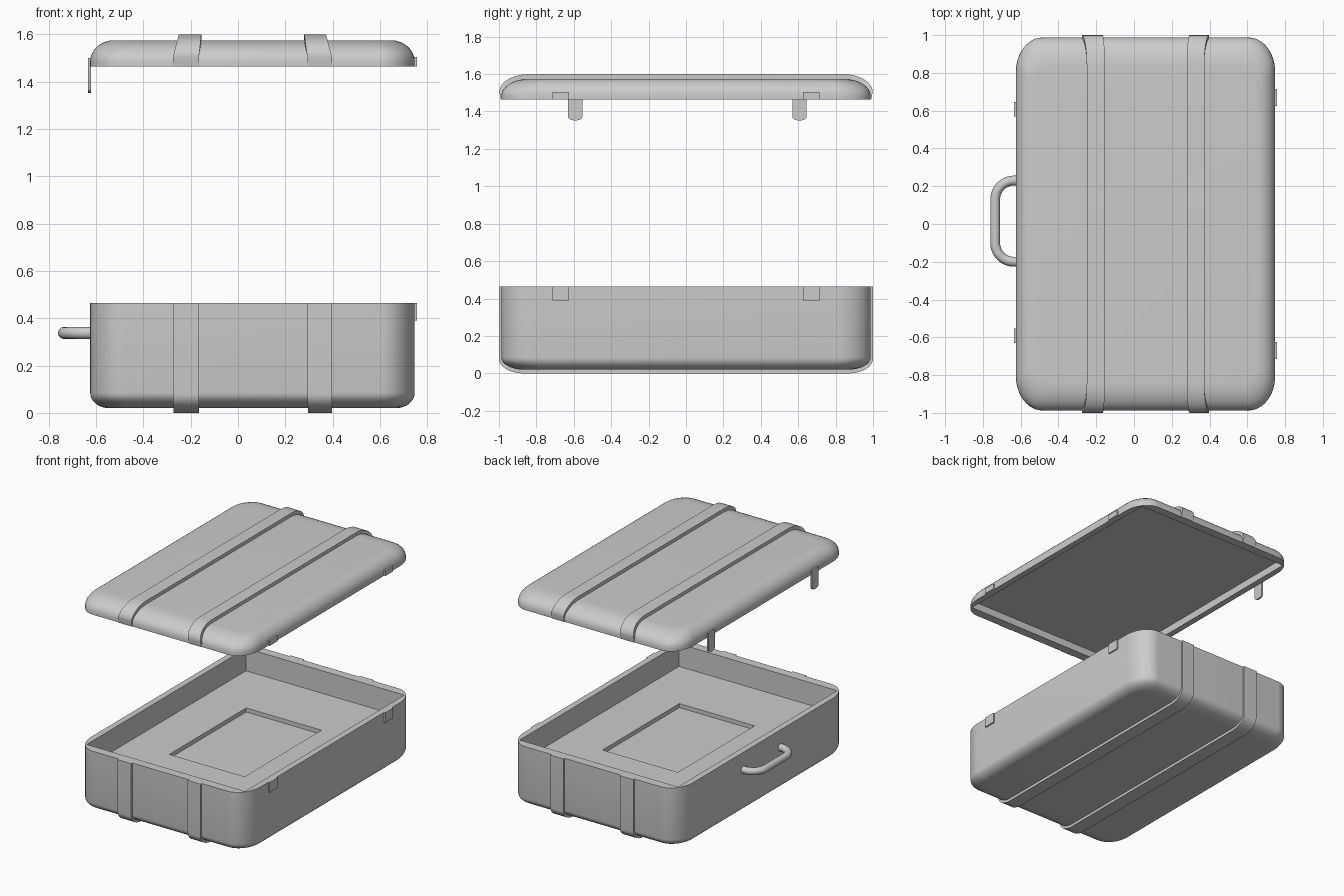
import bpy, bmesh, math

if "Cube" in bpy.data.objects:
    bpy.data.objects.remove(bpy.data.objects["Cube"])

X0, X1, Y = -0.625, 0.747, 0.987        # outer shell footprint


def finish(name, bm, angle=35):
    bmesh.ops.remove_doubles(bm, verts=bm.verts, dist=0.0002)
    bmesh.ops.recalc_face_normals(bm, faces=bm.faces)
    me = bpy.data.meshes.new(name)
    bm.to_mesh(me)
    bm.free()
    me.shade_smooth()
    me.set_sharp_from_angle(angle=math.radians(angle))
    ob = bpy.data.objects.new(name, me)
    bpy.context.collection.objects.link(ob)
    return ob


def ring(x0, x1, y0, y1, rx, ry, z, n=12):
    """Rectangle with elliptical corners, 4*(n+1) points."""
    pts = []
    corners = [(x1 - rx, y1 - ry), (x0 + rx, y1 - ry), (x0 + rx, y0 + ry), (x1 - rx, y0 + ry)]
    for k, (cx, cy) in enumerate(corners):
        for i in range(n + 1):
            a = (k + i / n) * math.pi / 2
            pts.append((cx + rx * math.cos(a), cy + ry * math.sin(a), z))
    return pts


def shell_ring(ix, iy, z):
    return ring(X0 + ix, X1 - ix, -Y + iy, Y - iy, 0.14 - 0.5 * ix, 0.18 - 0.5 * iy, z)


def box_ring(x0, x1, y0, y1, z):
    return ring(x0, x1, y0, y1, 0, 0, z)


def loft(name, rings, angle=35):
    bm = bmesh.new()
    rows = [[bm.verts.new(p) for p in r] for r in rings]
    m = len(rows[0])
    for a, b in zip(rows, rows[1:]):
        for i in range(m):
            j = (i + 1) % m
            bm.faces.new((a[i], a[j], b[j], b[i]))
    bm.faces.new(rows[0])
    bm.faces.new(rows[-1])
    return finish(name, bm, angle)


def rounded_edge(ix, iy, z_flat, z_wall, n=8):
    """Shell rings going from the flat face round to the wall."""
    out = []
    for i in range(n + 1):
        a = i / n * math.pi / 2
        s = 1 - math.sin(a)
        out.append(shell_ring(ix * s, iy * s, z_wall + (z_flat - z_wall) * math.cos(a)))
    return out


# case base with cavity and a shallow recess in its floor
CX0, CX1, CY = X0 + 0.045, X1 - 0.045, Y - 0.065
rings = rounded_edge(0.08, 0.12, 0.02, 0.085)
rings += [shell_ring(0, 0, 0.465),
          box_ring(CX0, CX1, -CY, CY, 0.465), box_ring(CX0, CX1, -CY, CY, 0.30),
          box_ring(-0.245, 0.365, -0.445, 0.445, 0.30),
          box_ring(-0.245, 0.365, -0.445, 0.445, 0.27)]
loft("case_base", rings)

# lifted lid, hollow underneath
rings = rounded_edge(0.10, 0.15, 1.575, 1.485)
rings += [shell_ring(0, 0, 1.465),
          box_ring(CX0, CX1, -CY, CY, 1.465),
          box_ring(CX0, CX1, -CY, CY, 1.52)]
loft("lid", rings)


# straps wrapping each half
def strap(name, xa, xb, xa_mid, xb_mid, z_end, z_wall, z_flat, ry, y_end, y_wall):
    n = 10
    rows = []

    def row(y, z, t, ny, nz):
        l, r = xa + (xa_mid - xa) * t, xb + (xb_mid - xb) * t
        d = 0.035
        rows.append([(l, y, z), (r, y, z), (r, y - ny * d, z - nz * d), (l, y - ny * d, z - nz * d)])

    up = 1 if z_flat > z_wall else -1
    half = [(y_end, z_end, 0, 1, 0)]
    for i in range(n + 1):
        a = i / n * math.pi / 2
        half.append((y_wall - ry * (1 - math.cos(a)), z_wall + (z_flat - z_wall) * math.sin(a),
                     math.sin(a), math.cos(a), up * math.sin(a)))
    for p in half:
        row(*p)
    for y, z, t, ny, nz in reversed(half):
        row(-y, z, t, -ny, nz)
    loft(name, rows)


for side, xs in (("left", (-0.275, -0.165, -0.25, -0.155)), ("right", (0.293, 0.397, 0.28, 0.372))):
    xa, xb, ma, mb = xs
    strap("base_strap_" + side, xa, xb, xa + 0.003, xb, 0.465, 0.08, 0.0, 0.13, 1.0, 1.0)
    strap("lid_strap_" + side, xa, xb, ma, mb, 1.465, 1.505, 1.60, 0.16, 0.99, 0.998)

# hinges and latches
for label, s in (("front", -1), ("back", 1)):
    a, b = s * 0.67 - 0.045, s * 0.67 + 0.045
    loft("base_hinge_" + label, [box_ring(0.735, 0.757, a, b, z) for z in (0.39, 0.465)])
    loft("lid_hinge_" + label, [box_ring(0.735, 0.757, a, b, z) for z in (1.465, 1.505)])

    c, w = 0.607 if s > 0 else -0.592, 0.038
    prof = [(c - w, 1.50), (c + w, 1.50)]
    for i in range(9):
        t = i / 8 * math.pi
        prof.append((c + w * math.cos(t), 1.37 - 0.018 * math.sin(t)))
    loft("latch_" + label, [[(x, y, z) for y, z in prof] for x in (-0.634, -0.622)])

# carrying handle
path, r = [(-0.61, 0.245 - 0.015)], 0.10
for k, cy in enumerate((0.13, -0.10)):
    for i in range(11):
        a = math.pi / 2 * (1 + k + i / 10)
        path.append((-0.635 + r * math.cos(a), cy + r * math.sin(a)))
path.append((-0.61, -0.20))
cu = bpy.data.curves.new("handle", 'CURVE')
cu.dimensions = '3D'
cu.bevel_depth = 0.026
cu.bevel_resolution = 4
sp = cu.splines.new('POLY')
sp.points.add(len(path) - 1)
for p, (x, y) in zip(sp.points, path):
    p.co = (x, y, 0.338, 1)
sp.use_smooth = True
bpy.context.collection.objects.link(bpy.data.objects.new("handle", cu))
